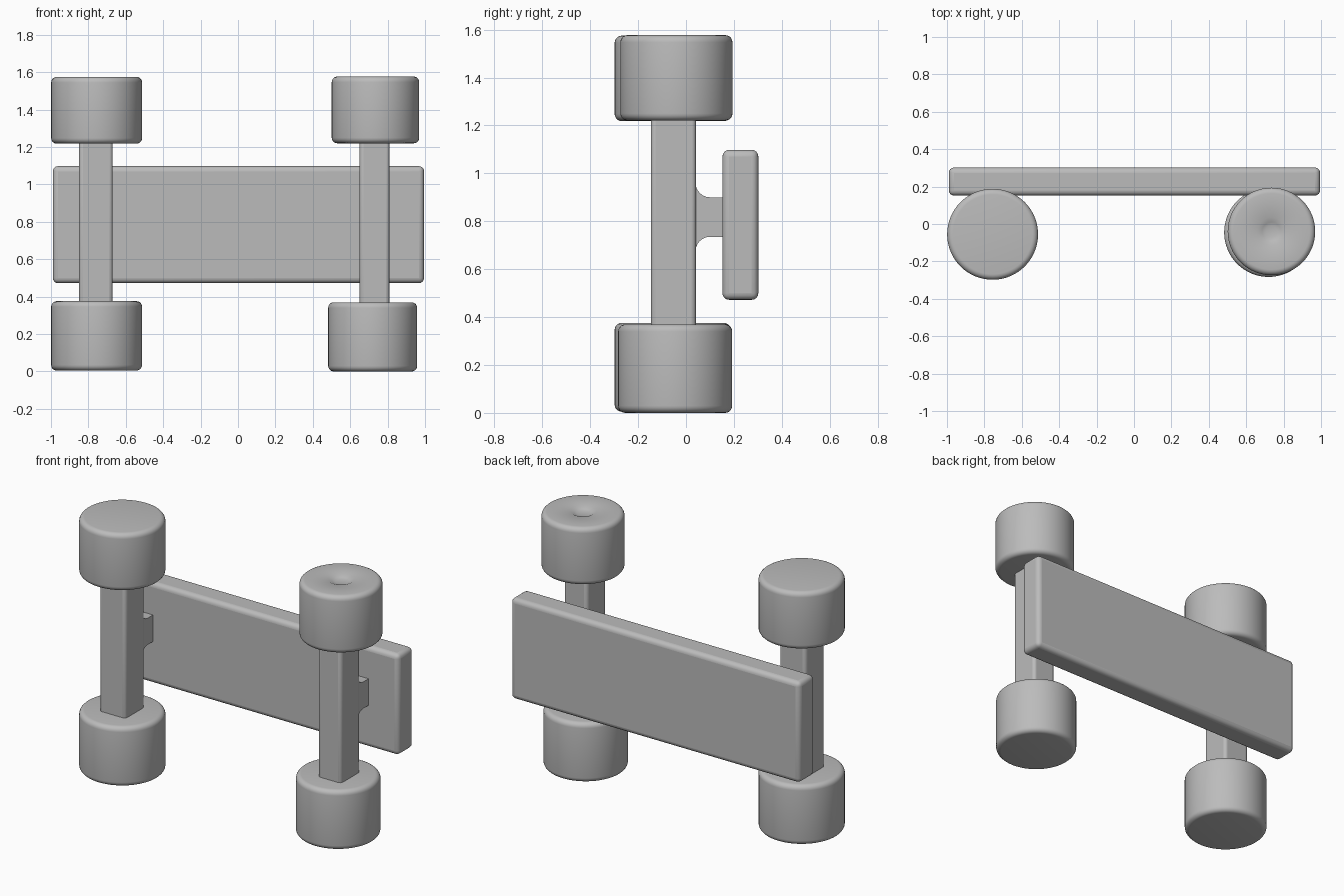
import bpy, bmesh, math

if "Cube" in bpy.data.objects:
    bpy.data.objects.remove(bpy.data.objects["Cube"])

grey = bpy.data.materials.new("plain grey")
grey.diffuse_color = (0.5, 0.5, 0.5, 1)
grey.use_nodes = True
grey.node_tree.nodes["Principled BSDF"].inputs["Base Color"].default_value = grey.diffuse_color


def finish(name, bm, bevel, segments=4):
    """Turn a bmesh into a smooth-shaded object with softened edges."""
    bmesh.ops.recalc_face_normals(bm, faces=bm.faces)
    mesh = bpy.data.meshes.new(name)
    bm.to_mesh(mesh)
    bm.free()
    mesh.materials.append(grey)
    ob = bpy.data.objects.new(name, mesh)
    bpy.context.collection.objects.link(ob)
    if bevel:
        mod = ob.modifiers.new("soft edges", 'BEVEL')
        mod.width, mod.segments = bevel, segments
        mod.limit_method, mod.angle_limit = 'ANGLE', math.radians(40)
    bpy.ops.object.select_all(action='DESELECT')
    ob.select_set(True)
    bpy.context.view_layer.objects.active = ob
    bpy.ops.object.shade_smooth_by_angle(angle=math.radians(35))
    return ob


def box(name, lo, hi, bevel):
    bm = bmesh.new()
    bmesh.ops.create_cube(bm, size=1)
    for v in bm.verts:
        v.co = [(a + b) / 2 + c * (b - a) for a, b, c in zip(lo, hi, v.co)]
    return finish(name, bm, bevel)


def wheel(name, x, y, r, z0, z1, dimple=False):
    """Lathed wheel; each ring is (radius, height)."""
    n, e = 64, 0.03
    arc = [(r - e + e * math.sin(a), e - e * math.cos(a))
           for a in [i * math.pi / 10 for i in range(6)]]
    rings = [(rr, z0 + h) for rr, h in arc] + [(rr, z1 - h) for rr, h in reversed(arc)]
    if dimple:
        rings += [(0.075, z1), (0.05, z1 - 0.012), (0.03, z1 - 0.018)]
    bm = bmesh.new()
    loops = [[bm.verts.new((x + rr * math.cos(2 * math.pi * k / n),
                            y + rr * math.sin(2 * math.pi * k / n), z))
              for k in range(n)] for rr, z in rings]
    for a, b in zip(loops, loops[1:]):
        for k in range(n):
            bm.faces.new((a[k], a[(k + 1) % n], b[(k + 1) % n], b[k]))
    bm.faces.new(loops[0][::-1])
    bm.faces.new(loops[-1])
    return finish(name, bm, 0)


def bracket(name, x0, x1):
    """Short arm from axle to deck, flared with a fillet where it meets the axle."""
    y0, y1, z0, z1, f = 0.03, 0.17, 0.735, 0.90, 0.06
    angles = [i * math.pi / 12 for i in range(7)]
    upper = [(0.04 + f - f * math.cos(a), z1 + f - f * math.sin(a)) for a in angles]
    lower = [(y, z0 + z1 - z) for y, z in upper]
    profile = [(y0, z1 + f)] + upper + [(y1, z1), (y1, z0)] + lower[::-1] + [(y0, z0 - f)]
    bm = bmesh.new()
    face = bm.faces.new([bm.verts.new((x0, y, z)) for y, z in profile])
    ext = bmesh.ops.extrude_face_region(bm, geom=[face])["geom"]
    bmesh.ops.translate(bm, vec=(x1 - x0, 0, 0),
                        verts=[g for g in ext if isinstance(g, bmesh.types.BMVert)])
    return finish(name, bm, 0)


# Deck board standing on its long edge
box("deck", (-0.99, 0.152, 0.472), (0.995, 0.302, 1.098), 0.028)

# Axles with their brackets
for side, x0, x1 in (("left", -0.85, -0.67), ("right", 0.65, 0.81)):
    box(side + "_axle", (x0, -0.147, 0.34), (x1, 0.042, 1.26), 0.02)
    bracket(side + "_bracket", x0 + 0.02, x1 - 0.02)

# Wheels
wheel("left_lower_wheel", -0.756, -0.055, 0.243, 0.005, 0.376)
wheel("left_upper_wheel", -0.756, -0.055, 0.243, 1.218, 1.575)
wheel("right_lower_wheel", 0.72, -0.045, 0.238, 0.0, 0.37)
wheel("right_upper_wheel", 0.735, -0.04, 0.234, 1.22, 1.577, dimple=True)
